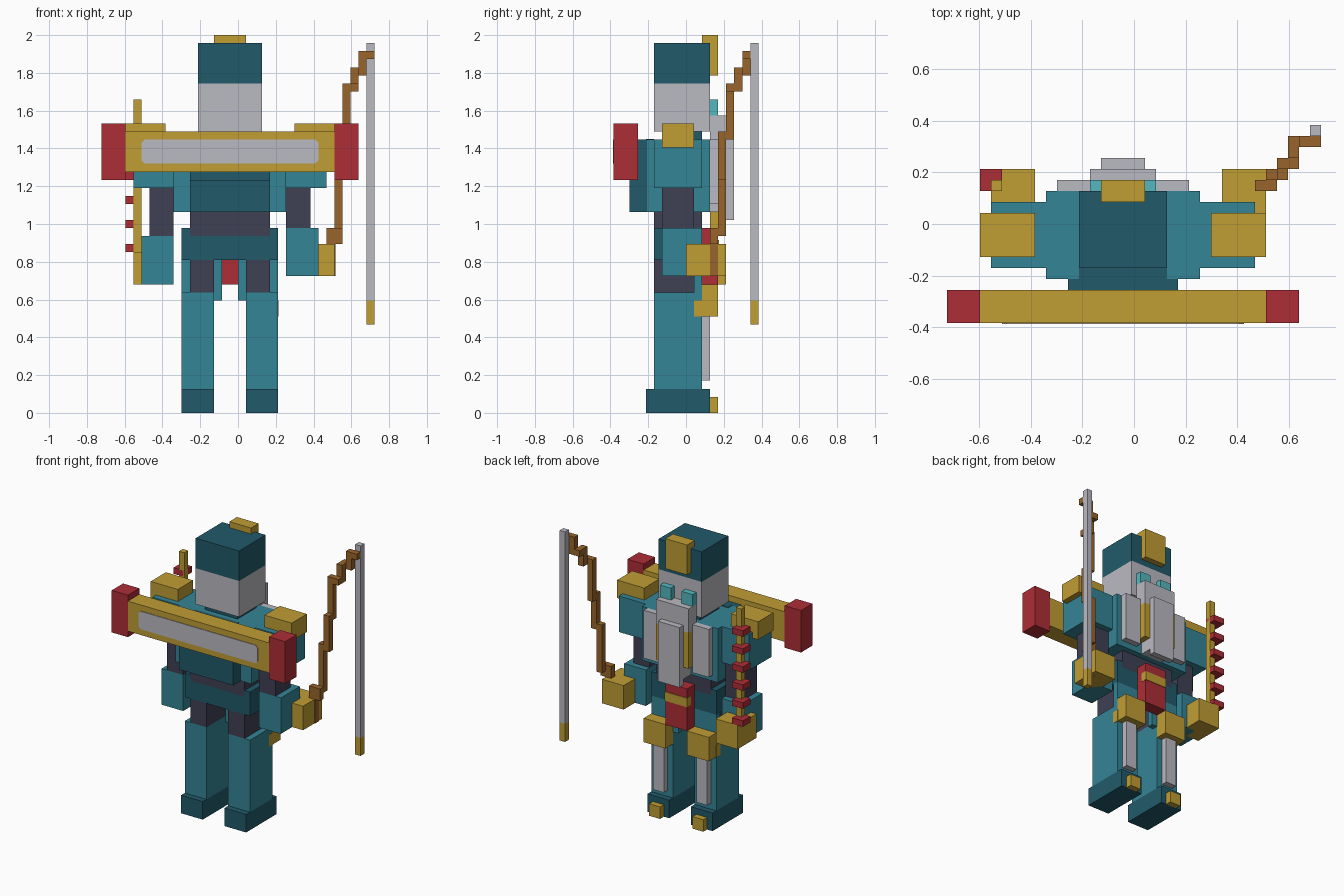
import bpy, bmesh
from mathutils import Vector

cube = bpy.data.objects.get("Cube")
if cube:
    bpy.data.objects.remove(cube)

U = 2 / 47  # size of one block


def make_material(name, hex_code):
    rgb = [int(hex_code[i:i + 2], 16) / 255 for i in (0, 2, 4)]
    lin = [c / 12.92 if c <= 0.04045 else ((c + 0.055) / 1.055) ** 2.4 for c in rgb]
    mat = bpy.data.materials.new(name)
    mat.use_nodes = True
    mat.diffuse_color = (*lin, 1)
    mat.node_tree.nodes["Principled BSDF"].inputs["Base Color"].default_value = (*lin, 1)
    return mat


TEAL = make_material("teal", "358596")
DARK = make_material("dark teal", "215A6A")
WHITE = make_material("light grey", "BABAC2")
GOLD = make_material("gold", "C09E34")
RED = make_material("red", "AE2D36")
NAVY = make_material("slate", "3E4054")
BROWN = make_material("brown", "99642B")
CYAN = make_material("cyan", "54B8C0")


def finish(name, bm, mat):
    mesh = bpy.data.meshes.new(name)
    bm.to_mesh(mesh)
    bm.free()
    mesh.materials.append(mat)
    obj = bpy.data.objects.new(name, mesh)
    bpy.context.collection.objects.link(obj)
    return obj


def box(name, mat, x, y, z):
    """Block spanning the given ranges, in block units."""
    bm = bmesh.new()
    bmesh.ops.create_cube(bm, size=1)
    for v in bm.verts:
        v.co = Vector([(lo + (hi - lo) * (c + 0.5)) * U
                       for c, (lo, hi) in zip(v.co, (x, y, z))])
    return finish(name, bm, mat)


def pair(name, mat, x, y, z):
    """Left block plus its mirror image about the body's middle."""
    box("left_" + name, mat, x, y, z)
    box("right_" + name, mat, (-2 - x[1], -2 - x[0]), y, z)


# Head
box("face", WHITE, (-5, 3), (-4, 3), (35, 41))
box("helmet", DARK, (-5, 3), (-4, 3), (41, 46))
box("crest", GOLD, (-3, 1), (2, 4), (42, 47))
box("neck", DARK, (-4, 2), (-3, 2), (34, 35))
pair("eye", CYAN, (0, 2), (3, 4), (37, 39))

# Torso
box("torso", TEAL, (-8, 6), (-5, 3), (25, 34))
box("collar", DARK, (-5, 3), (-5, -4), (33, 34.08))
box("upper_pack", DARK, (-6, 4), (-6, -5), (25, 34))
box("lower_pack", DARK, (-6, 4), (-7, -6), (25, 29))
box("waist", NAVY, (-6, 4), (-4, 2), (22, 25))
box("hips", DARK, (-7, 5), (-4, 2), (19, 22))
pair("hip_corner", DARK, (4, 5), (-4, 2), (22, 23))

# Chest armour
box("chin_plate", WHITE, (-4, 2), (3, 5), (33, 37))
box("breast_core", WHITE, (-3, 1), (3, 5), (25, 33))
box("breast_plate", WHITE, (-3, 1), (5, 6), (24, 34))
pair("side_plate", WHITE, (2, 5), (3, 4), (26, 34))
pair("chest_strip", GOLD, (1, 2), (3, 5), (27, 33))

# Loin guard
box("loin_guard", RED, (-3, 1), (2, 4), (16, 23))
box("loin_band", GOLD, (-3.05, 1.05), (3, 4.1), (20, 21.5))

# Legs
pair("thigh", NAVY, (1, 4), (-4, 1), (15, 19))
pair("thigh_guard", TEAL, (0, 5), (1, 2), (14, 19))
pair("leg", TEAL, (1, 5), (-4, 2), (3, 15))
pair("knee", GOLD, (1, 5), (2, 4), (12, 16))
pair("knee_side", GOLD, (4.9, 5.05), (1, 2.1), (12, 14))
pair("shin", WHITE, (2, 4), (2, 3), (4, 12))
pair("foot", DARK, (1, 5), (-5, 3), (0, 3))
pair("toe", GOLD, (2, 4), (3, 4), (0, 2))

# Arms; the right forearm and hand sit one block lower
pair("shoulder", TEAL, (6, 11), (-4, 2), (28, 34))
pair("shoulder_pad", GOLD, (7, 12), (-3, 1), (33, 36))
for side, arm, fore, hand, z in (("left", (6, 9), (6, 10), (8, 12), 17),
                                 ("right", (-11, -8), (-12, -8), (-13, -9), 16)):
    box(side + "_upper_arm", NAVY, arm, (-3, 1), (z + 6, 28))
    box(side + "_forearm", TEAL, fore, (-3, 2), (z, z + 6))
    box(side + "_hand", GOLD, hand, (0, 5), (z, z + 4))

# Crossbar behind the shoulders, with a chamfered inlay
box("crossbar", GOLD, (-14, 12), (-9, -6), (30, 35))
pair("crossbar_end", RED, (12, 15), (-9, -6), (29, 36))
bm = bmesh.new()
outline = []
for sx, sz, swap in ((1, 1, 0), (-1, 1, 1), (-1, -1, 0), (1, -1, 1)):
    corner = [(11, 1.1), (10.6, 1.5)]
    outline += [(-1 + sx * a, 32.5 + sz * b) for a, b in (corner[::-1] if swap else corner)]
front = bm.faces.new([bm.verts.new((x * U, -9.1 * U, z * U)) for x, z in outline])
side = bmesh.ops.extrude_face_region(bm, geom=[front])
for v in side["geom"]:
    if isinstance(v, bmesh.types.BMVert):
        v.co.y = -9 * U
bmesh.ops.recalc_face_normals(bm, faces=bm.faces[:])
finish("crossbar_inlay", bm, WHITE)

# Pronged staff in the right hand
box("staff", GOLD, (-13, -12), (3, 4), (16, 39))
for i in range(6):
    z = 20 + 3 * i
    box(f"staff_prong_{i + 1}", RED, (-14, -12), (3, 5), (z, z + 1))

# Stepped bow limb from the left hand up to the long rod
limb = [((11, 12.1), (3, 4), (17, 21)),
        ((11, 13), (3, 4), (21, 23)),
        ((12, 13), (4, 5), (22, 30)),
        ((13, 14), (4, 5), (29, 35)),
        ((13, 14), (5, 6), (34, 41)),
        ((14, 15), (5, 6), (40, 41)),
        ((14, 15), (6, 7), (40, 43)),
        ((14, 15), (7, 8), (42, 43)),
        ((15, 16), (7, 8), (42, 45)),
        ((16, 17), (7, 8), (44, 45))]
for i, spans in enumerate(limb):
    box(f"bow_limb_{i + 1}", BROWN, *spans)
box("rod", WHITE, (16, 17), (8, 9), (14, 46))
box("rod_tip", GOLD, (16, 17), (8, 9), (11, 14))
